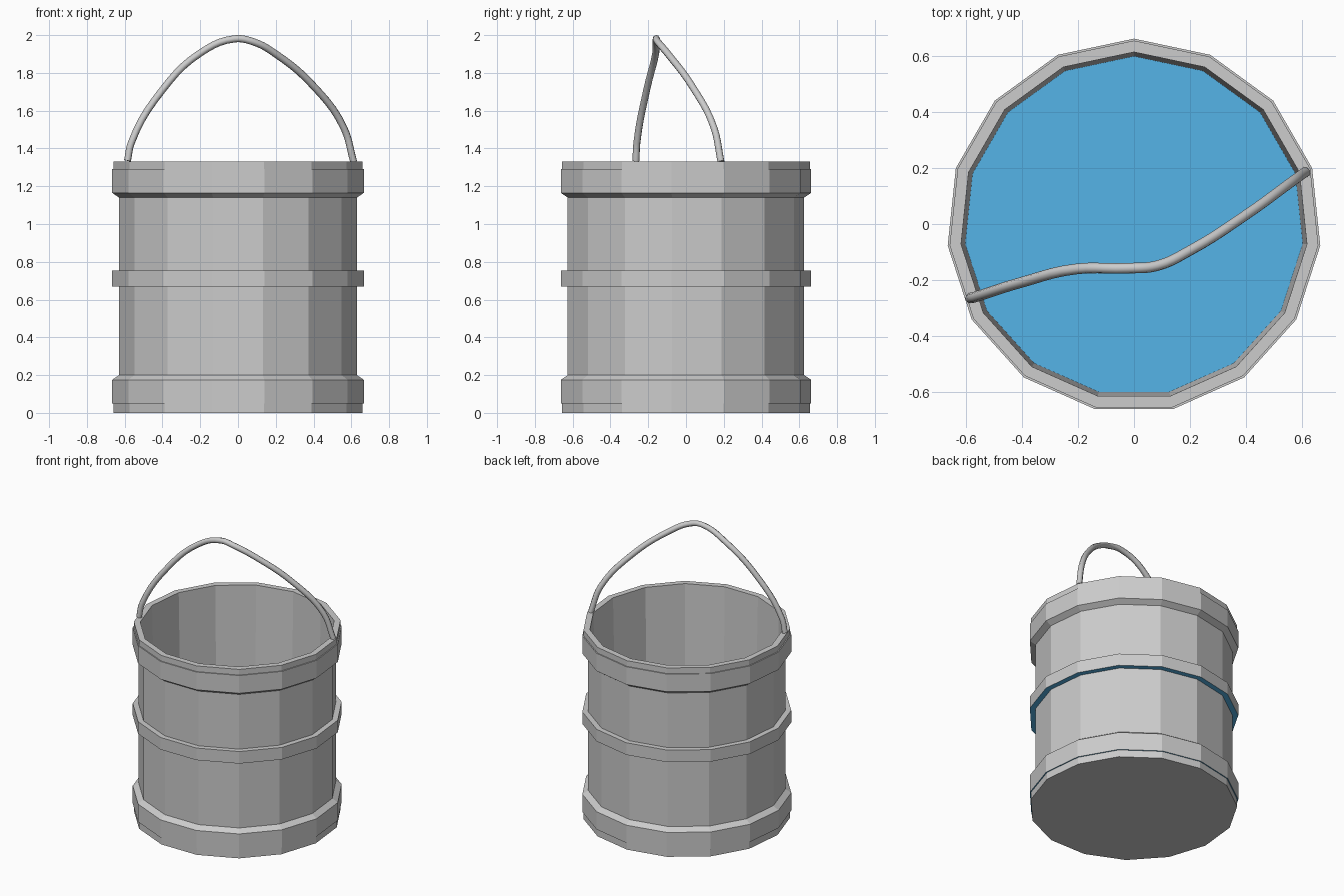
import bpy, bmesh, math

if "Cube" in bpy.data.objects:
    bpy.data.objects.remove(bpy.data.objects["Cube"])

SIDES = 15
Y_OFF = -0.007


def material(name, rgb):
    m = bpy.data.materials.new(name)
    m.diffuse_color = (*rgb, 1)
    m.use_nodes = True
    m.node_tree.nodes["Principled BSDF"].inputs["Base Color"].default_value = m.diffuse_color
    return m


METAL = material("grey metal", (0.604, 0.604, 0.604))
BLUE = material("water blue", (0.091, 0.451, 0.799))


def ring(bm, r, z):
    pts = []
    for i in range(SIDES):
        a = math.pi / 2 + 2 * math.pi * i / SIDES
        pts.append(bm.verts.new((r * math.cos(a), r * math.sin(a) + Y_OFF, z)))
    return pts


def finish(bm, name, mats):
    me = bpy.data.meshes.new(name)
    bm.to_mesh(me)
    bm.free()
    for m in mats:
        me.materials.append(m)
    ob = bpy.data.objects.new(name, me)
    bpy.context.collection.objects.link(ob)
    return ob


# Bucket: closed lathe profile from outer base, over the rim, to inner floor
profile = [(0.663, 0), (0.663, 0.05), (0.67, 0.05), (0.67, 0.175), (0.633, 0.2),
           (0.633, 0.67), (0.67, 0.67), (0.67, 0.755), (0.633, 0.755),
           (0.633, 1.14), (0.67, 1.165), (0.67, 1.29), (0.663, 1.29),
           (0.663, 1.33), (0.622, 1.33), (0.607, 0.67), (0.595, 0.05)]
bm = bmesh.new()
rings = [ring(bm, r, z) for r, z in profile]
for k, (lo, hi) in enumerate(zip(rings, rings[1:])):
    for j in range(SIDES):
        n = (j + 1) % SIDES
        f = bm.faces.new((lo[j], lo[n], hi[n], hi[j]))
        # flat undersides of the base and middle hoops are blue
        f.material_index = 1 if k in (1, 5) else 0
bm.faces.new(rings[0][::-1])
bm.faces.new(rings[-1]).material_index = 1
bmesh.ops.recalc_face_normals(bm, faces=bm.faces)
finish(bm, "bucket", [METAL, BLUE])

# Water surface, level with the middle hoop's lower edge
bm = bmesh.new()
bm.faces.new(ring(bm, 0.612, 0.67))
finish(bm, "water", [BLUE])

# Handle: bent wire swept along a smooth path
path = [(-0.585, -0.265, 1.335), (-0.565, -0.26, 1.43), (-0.4, -0.208, 1.71),
        (-0.2, -0.16, 1.905), (-0.02, -0.158, 1.98), (0.08, -0.15, 1.965),
        (0.2, -0.095, 1.90), (0.4, 0.032, 1.73), (0.56, 0.148, 1.51),
        (0.612, 0.185, 1.33)]
cu = bpy.data.curves.new("handle", "CURVE")
cu.dimensions = "3D"
cu.bevel_depth = 0.019
cu.bevel_resolution = 2
cu.resolution_u = 5
cu.use_fill_caps = True
sp = cu.splines.new("BEZIER")
sp.bezier_points.add(len(path) - 1)
for p, co in zip(sp.bezier_points, path):
    p.co = co
    p.handle_left_type = p.handle_right_type = "AUTO"
cu.materials.append(METAL)
handle = bpy.data.objects.new("handle", cu)
bpy.context.collection.objects.link(handle)
bpy.context.view_layer.objects.active = handle
handle.select_set(True)
bpy.ops.object.convert(target="MESH")
bpy.ops.object.shade_smooth_by_angle(angle=math.radians(50))
